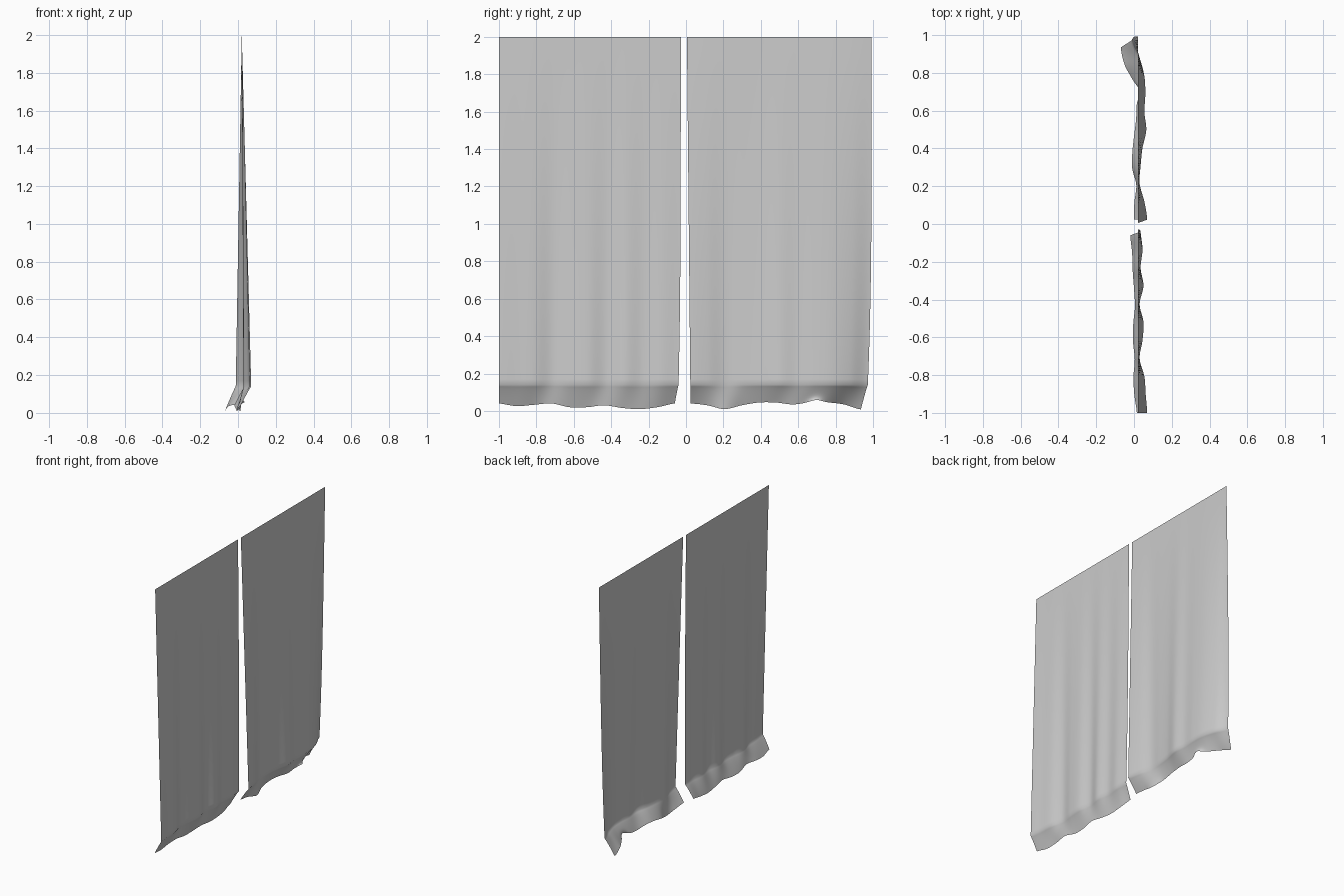
import bpy, math

if "Cube" in bpy.data.objects:
    bpy.data.objects.remove(bpy.data.objects["Cube"])

KINK = 0.14   # height where the cloth bends back toward the hem


def spline(vals, s):
    """Smooth curve through evenly spaced values, s in 0..1."""
    n = len(vals) - 1
    i = min(int(s * n), n - 1)
    t = s * n - i
    a, b, c, d = (vals[max(0, min(n, i + k))] for k in (-1, 0, 1, 2))
    return b + 0.5 * t * (c - a + t * (2*a - 5*b + 4*c - d + t * (3*(b - c) + d - a)))


def curtain(name, top, low, hem, kink_x, hem_x, hem_z, cols=80):
    """Sheet hanging from z = 2; top, low and hem are the (start, end) y spans."""
    def mix(span, s):
        return span[0] + (span[1] - span[0]) * s

    upper, lower = 24, 8
    verts = []
    for r in range(upper + lower + 1):
        for c in range(cols + 1):
            s = c / cols
            kx = spline(kink_x, s)
            if r <= upper:
                # straight drop whose folds deepen downwards
                u = 1 - (1 - r / upper) ** 1.3
                z = 2 - (2 - KINK) * u
                x = 0.02 + (kx - 0.02) * u
                yt, yl = mix(top, s), mix(low, s)
                y = yt + (yl - yt) * ((1 - s) * u + s * u ** 4)
            else:
                # hem swinging back to -x
                t = (r - upper) / lower
                x = kx + (spline(hem_x, s) - kx) * t
                z = KINK + (spline(hem_z, s) - KINK) * t ** 1.1
                yl, yh = mix(low, s), mix(hem, s)
                y = yl + (yh - yl) * t
                # small tuck in the hem
                if name == "right_curtain":
                    g = math.exp(-((s - 0.74) / 0.045) ** 2) * t ** 5
                    x += 0.03 * g
                    z += 0.012 * g
            verts.append((x, y, z))
    w = cols + 1
    faces = [(r*w + c, (r+1)*w + c, (r+1)*w + c + 1, r*w + c + 1)
             for r in range(upper + lower) for c in range(cols)]
    me = bpy.data.meshes.new(name)
    me.from_pydata(verts, [], faces)
    me.update()
    me.shade_smooth()
    ob = bpy.data.objects.new(name, me)
    bpy.context.collection.objects.link(ob)
    return ob


# panel on the +y side, with its outer corner kicked back
curtain("right_curtain", (0.005, 0.993), (0.023, 0.972), (0.024, 0.935),
        [.07, .055, .03, .035, .045, .065, .055, .06, .055, .03, -.012],
        [.0, .002, .012, -.01, -.008, .002, .012, .01, -.005, -.05, -.07],
        [.04, .03, .01, .03, .045, .045, .035, .045, .045, .035, .008])

# panel on the -y side
curtain("left_curtain", (-1.0, -0.028), (-1.0, -0.04), (-1.0, -0.06),
        [.07, .062, .055, .03, .045, .05, .03, .05, .035, .045, .035],
        [.015, .002, -.003, .004, -.005, -.004, .005, .0, -.007, -.01, -.02],
        [.04, .026, .033, .04, .02, .02, .03, .016, .01, .02, .04])
